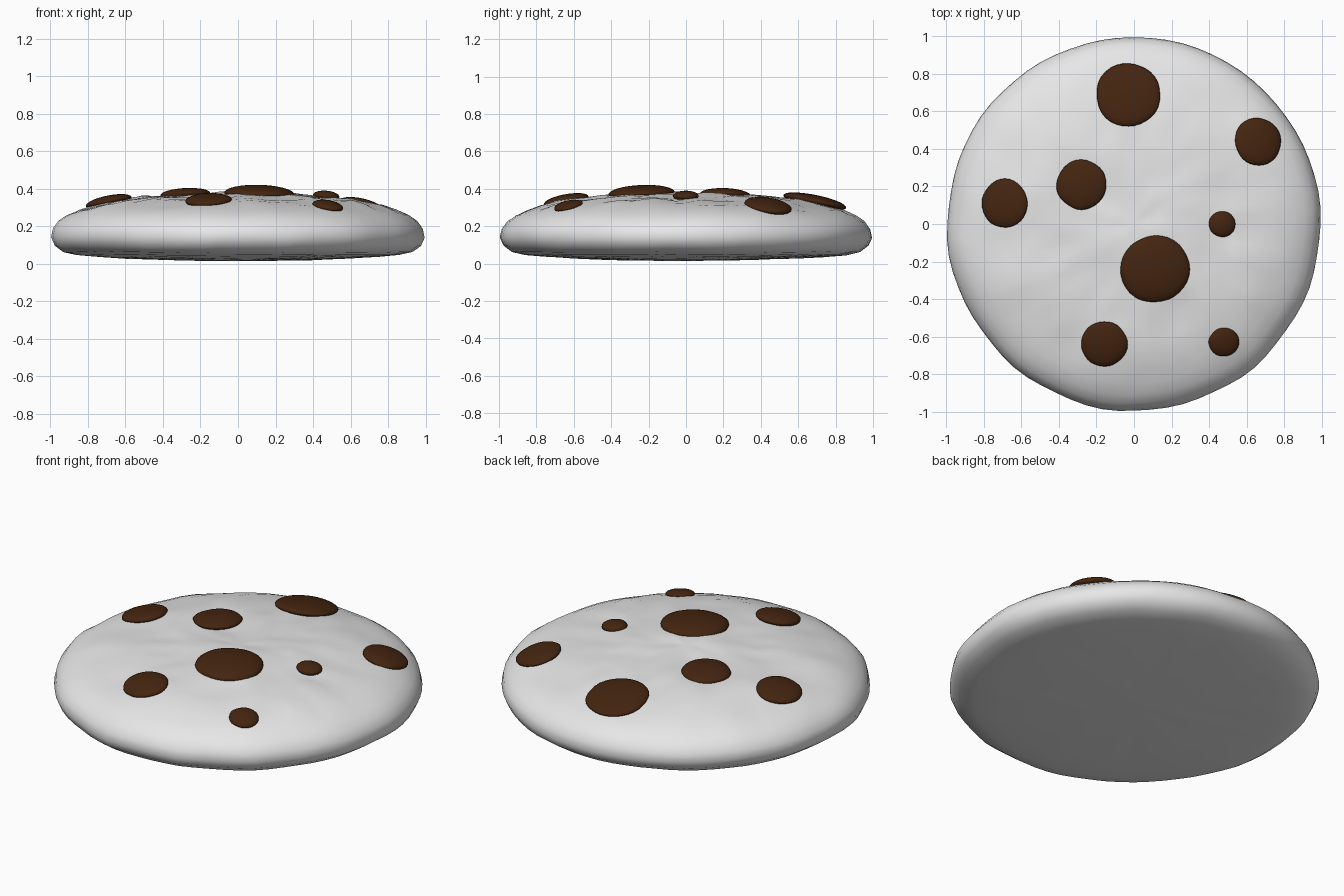
import bpy, bmesh, math
from mathutils import Vector, noise

if "Cube" in bpy.data.objects:
    bpy.data.objects.remove(bpy.data.objects["Cube"])


def material(name, rgb):
    m = bpy.data.materials.new(name)
    m.diffuse_color = (*rgb, 1)
    m.use_nodes = True
    m.node_tree.nodes["Principled BSDF"].inputs["Base Color"].default_value = m.diffuse_color
    return m


DOUGH = material("pale dough", (0.8, 0.8, 0.8))
CHOCOLATE = material("dark chocolate", (0.058, 0.018, 0.005))

# Half section of the biscuit (radius, height), from underside to top centre
PROFILE = [(0.0, 0.015), (0.2, 0.016), (0.4, 0.02), (0.6, 0.028), (0.75, 0.036),
           (0.86, 0.046), (0.93, 0.062), (0.975, 0.095), (0.995, 0.14), (0.985, 0.185),
           (0.955, 0.225), (0.91, 0.258), (0.85, 0.285), (0.78, 0.307), (0.7, 0.325),
           (0.62, 0.34), (0.54, 0.35), (0.46, 0.357), (0.38, 0.363), (0.3, 0.368),
           (0.22, 0.372), (0.14, 0.375), (0.07, 0.377), (0.0, 0.378)]
SIDES = 72


def lumps(x, y, z):
    """Uneven baked surface: strong on top, faint below."""
    p = Vector((x, y, z))
    n = noise.noise(p * 4.0) * 0.6 + noise.noise(p * 9.0 + Vector((5, 2, 1))) * 0.5
    return n * (0.022 if z > 0.3 else 0.010 if z > 0.08 else 0.006)


def top_height(x, y):
    """Smooth height of the upper surface."""
    r = math.hypot(x, y)
    upper = PROFILE[9:]
    for (r0, z0), (r1, z1) in zip(upper, upper[1:]):
        if r1 <= r <= r0:
            return z1 + (z0 - z1) * (r - r1) / (r0 - r1)
    return upper[0][1]


def make_object(name, bm, mat):
    mesh = bpy.data.meshes.new(name)
    bmesh.ops.recalc_face_normals(bm, faces=bm.faces)
    bm.to_mesh(mesh)
    bm.free()
    mesh.materials.append(mat)
    mesh.shade_smooth()
    ob = bpy.data.objects.new(name, mesh)
    bpy.context.collection.objects.link(ob)
    return ob


# Biscuit: revolved profile with a lumpy surface and a slightly uneven rim
bm = bmesh.new()
rings = []
for r, z in PROFILE:
    ring = []
    for i in range(SIDES if r else 1):
        a = math.tau * i / SIDES
        x, y = r * math.cos(a), r * math.sin(a)
        wobble = 1 + 0.012 * noise.noise(Vector((math.cos(a) * 3, math.sin(a) * 3, 4))) * r
        ring.append(bm.verts.new((x * wobble, y * wobble, z + lumps(x, y, z))))
    rings.append(ring)
for a, b in zip(rings, rings[1:]):
    for i in range(SIDES):
        j = (i + 1) % SIDES
        corners = [a[i % len(a)], a[j % len(a)], b[j % len(b)], b[i % len(b)]]
        bm.faces.new(list(dict.fromkeys(corners)))
biscuit = make_object("biscuit", bm, DOUGH)

# Chocolate chips: x, y, half width, half depth, rise above the dough
CHIPS = [(0.11, -0.24, 0.185, 0.18, 0.045), (-0.03, 0.69, 0.17, 0.175, 0.035),
         (0.66, 0.44, 0.125, 0.13, 0.035), (-0.28, 0.21, 0.132, 0.13, 0.033),
         (-0.69, 0.11, 0.125, 0.128, 0.033), (-0.16, -0.64, 0.125, 0.12, 0.033),
         (0.48, -0.63, 0.082, 0.078, 0.026), (0.47, 0.0, 0.07, 0.07, 0.028)]
for k, (x, y, rx, ry, rise) in enumerate(CHIPS, 1):
    d = 0.06
    normal = Vector((top_height(x - d, y) - top_height(x + d, y),
                     top_height(x, y - d) - top_height(x, y + d), 2 * d)).normalized()
    bm = bmesh.new()
    bmesh.ops.create_uvsphere(bm, u_segments=32, v_segments=16, radius=1)
    for v in bm.verts:
        edge = 1 + 0.05 * noise.noise(Vector((v.co.x * 1.5, v.co.y * 1.5, k * 3.7)))
        v.co = Vector((v.co.x * rx * edge, v.co.y * ry * edge, v.co.z * rise))
    chip = make_object(f"chocolate_chip_{k}", bm, CHOCOLATE)
    chip.location = (x, y, top_height(x, y) + 0.005)
    chip.rotation_mode = 'QUATERNION'
    chip.rotation_quaternion = Vector((0, 0, 1)).rotation_difference(normal)
